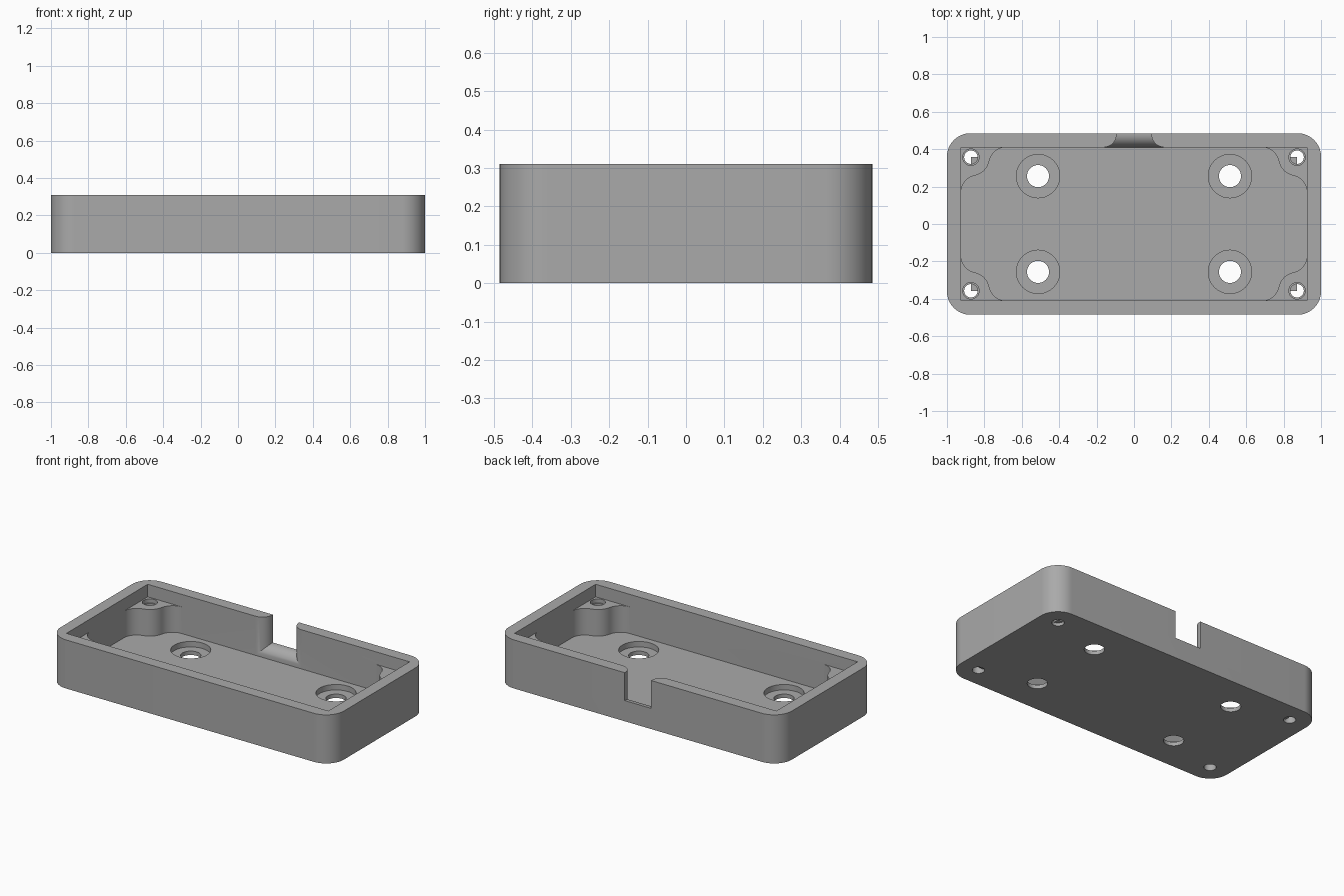
import bpy, bmesh
from math import sin, cos, pi, atan2, hypot, radians

cube = bpy.data.objects.get("Cube")
if cube:
    bpy.data.objects.remove(cube, do_unlink=True)

# Main dimensions
HX, HY, TOP, CORNER = 1.0, 0.485, 0.31, 0.125
IX, IY, FLOOR, POST_TOP = 0.925, 0.41, 0.06, 0.23
PX, PY, POST_R, FILLET = 0.872, 0.357, 0.1, 0.092
SLOT_W, SLOT_Z, SLOT_R = 0.093, 0.132, 0.07

grey = bpy.data.materials.new("grey plastic")
grey.use_nodes = True
grey.diffuse_color = (0.4, 0.4, 0.4, 1)
grey.node_tree.nodes["Principled BSDF"].inputs["Base Color"].default_value = (0.4, 0.4, 0.4, 1)


def arc(cx, cy, r, a0, a1, n=12):
    return [(cx + r * cos(a0 + (a1 - a0) * i / n), cy + r * sin(a0 + (a1 - a0) * i / n))
            for i in range(n + 1)]


def loft(name, rings):
    """Closed solid through rings with equal point counts."""
    bm = bmesh.new()
    loops = [[bm.verts.new(p) for p in ring] for ring in rings]
    n = len(loops[0])
    for a, b in zip(loops, loops[1:]):
        for i in range(n):
            j = (i + 1) % n
            bm.faces.new((a[i], a[j], b[j], b[i]))
    bm.faces.new(loops[0][::-1])
    bm.faces.new(loops[-1])
    bmesh.ops.recalc_face_normals(bm, faces=bm.faces)
    mesh = bpy.data.meshes.new(name)
    bm.to_mesh(mesh)
    bm.free()
    ob = bpy.data.objects.new(name, mesh)
    bpy.context.collection.objects.link(ob)
    return ob


def prism(name, pts, z0, z1):
    return loft(name, [[(x, y, z) for x, y in pts] for z in (z0, z1)])


def four_way(quarter):
    """Mirror a first-quadrant path, running from +x to +y, into a full outline."""
    q = quarter
    return (q + [(-x, y) for x, y in q[::-1]] + [(-x, -y) for x, y in q]
            + [(x, -y) for x, y in q[::-1]])


def circle(x, y, r, n=40):
    return arc(x, y, r, 0, 2 * pi, n)[:-1]


tray = prism("enclosure_base", four_way(arc(HX - CORNER, HY - CORNER, CORNER, 0, pi / 2, 16)), 0, TOP)
tray.data.materials.append(grey)


def cut(cutter):
    mod = tray.modifiers.new("cut", "BOOLEAN")
    mod.operation, mod.solver, mod.object = "DIFFERENCE", "EXACT", cutter
    with bpy.context.temp_override(object=tray, active_object=tray, selected_objects=[tray]):
        bpy.ops.object.modifier_apply(modifier=mod.name)
    bpy.data.objects.remove(cutter, do_unlink=True)


# Lower cavity, with filleted round screw posts left standing in the corners
fx = IX - FILLET
fy = PY - (((POST_R + FILLET) ** 2 - (fx - PX) ** 2) ** 0.5)
gy = IY - FILLET
gx = PX - (((POST_R + FILLET) ** 2 - (gy - PY) ** 2) ** 0.5)
a_low = atan2(fy - PY, fx - PX) % (2 * pi)
a_high = atan2(gy - PY, gx - PX) % (2 * pi)
path = arc(fx, fy, FILLET, 0, a_low - pi)
path += arc(PX, PY, POST_R, a_low, a_high)[1:-1]
path += arc(gx, gy, FILLET, a_high - pi, pi / 2)
cut(prism("cavity_cutter", four_way(path), FLOOR, POST_TOP + 0.02))

# Upper cavity above the posts
cut(prism("rim_cutter", four_way([(IX, IY)]), POST_TOP, TOP + 0.1))

# Cable slot in the back wall, rounded toward the inside
steps = [i * pi / 20 for i in range(11)]
sections = [(IY - 0.02, SLOT_R)]
sections += [(IY + SLOT_R * (1 - sin(a)), SLOT_R * (1 - cos(a))) for a in steps[::-1]]
sections += [(HY + 0.1, 0)]
cut(loft("slot_cutter", [[(-SLOT_W - e, y, SLOT_Z - e), (SLOT_W + e, y, SLOT_Z - e),
                          (SLOT_W + e, y, TOP + 0.1), (-SLOT_W - e, y, TOP + 0.1)]
                         for y, e in sections]))

for sx in (-1, 1):
    for sy in (-1, 1):
        # Counterbored mounting holes in the floor
        x, y = sx * 0.513, sy * 0.256
        cut(prism("bore_cutter", circle(x, y, 0.116), 0.025, 0.15))
        cut(prism("hole_cutter", circle(x, y, 0.059), -0.1, 0.1))
        # Corner screw holes, with a quarter ledge on the inner side
        x, y = sx * PX, sy * PY
        start = atan2(-sy, -sx) + pi / 4
        pie = [(x, y)] + arc(x, y, 0.036, start, start + 1.5 * pi, 24)
        cut(prism("screw_recess_cutter", circle(x, y, 0.044), POST_TOP - 0.025, TOP))
        cut(prism("screw_hole_cutter", circle(x, y, 0.036), FLOOR, TOP))
        cut(prism("screw_ledge_cutter", pie, 0.01, FLOOR + 0.01))
        cut(prism("screw_exit_cutter", circle(x, y, 0.036), -0.1, 0.02))

# Smooth curved walls, keep the hard edges
bpy.ops.object.select_all(action="DESELECT")
tray.select_set(True)
bpy.context.view_layer.objects.active = tray
bpy.ops.object.shade_smooth_by_angle(angle=radians(30))
